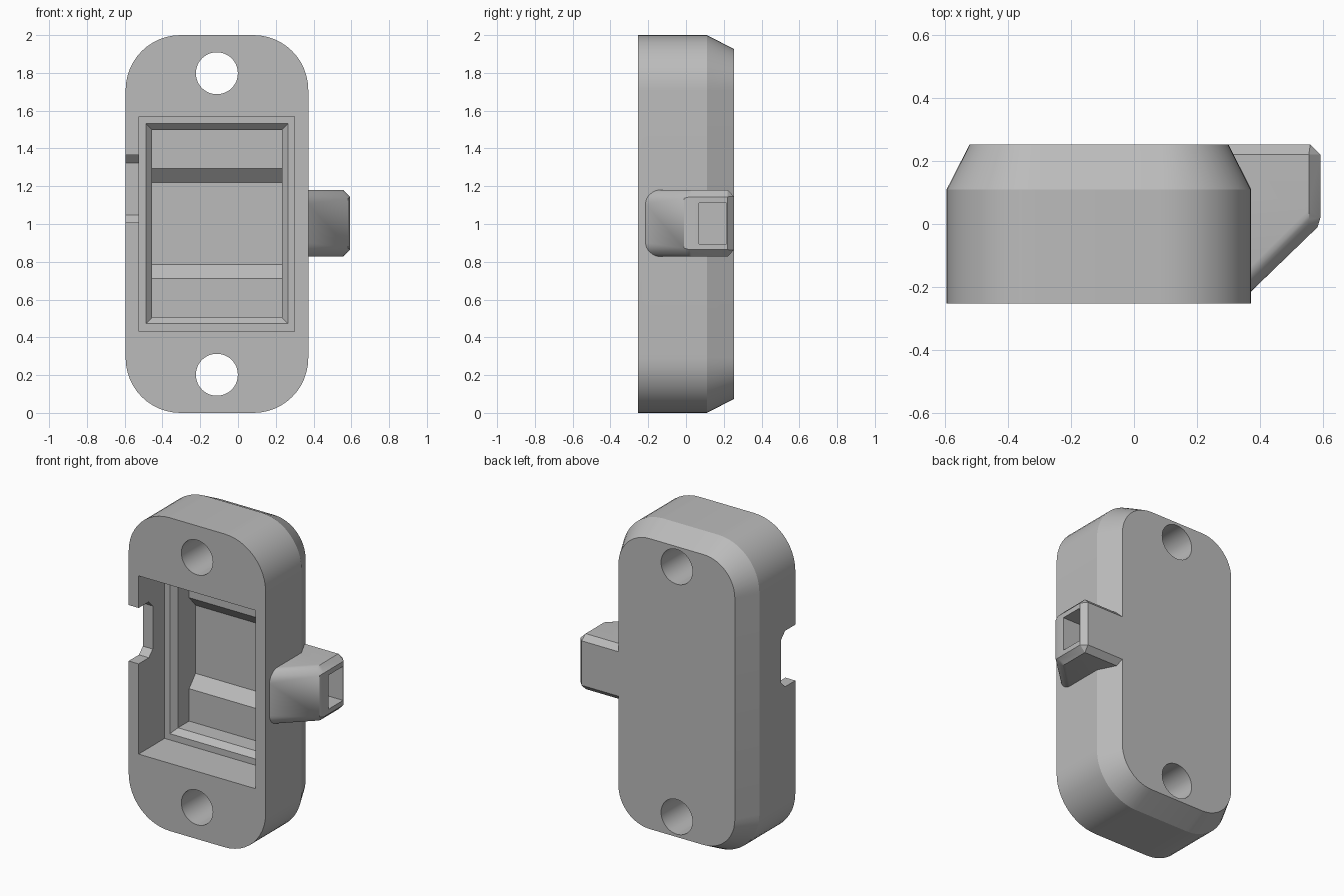
import bpy, bmesh
from math import sin, cos, pi, radians

if "Cube" in bpy.data.objects:
    bpy.data.objects.remove(bpy.data.objects["Cube"], do_unlink=True)

FRONT, BACK = -0.253, 0.253
MID_X = -0.112

grey = bpy.data.materials.new("light_grey")
grey.use_nodes = True
grey.diffuse_color = (0.5, 0.5, 0.5, 1)
grey.node_tree.nodes["Principled BSDF"].inputs["Base Color"].default_value = (0.5, 0.5, 0.5, 1)


def finish(name, bm):
    bmesh.ops.recalc_face_normals(bm, faces=bm.faces)
    mesh = bpy.data.meshes.new(name)
    bm.to_mesh(mesh)
    bm.free()
    mesh.materials.append(grey)
    obj = bpy.data.objects.new(name, mesh)
    bpy.context.collection.objects.link(obj)
    return obj


def loft(name, sections):
    """Solid skinned through rings that have equal point counts."""
    bm = bmesh.new()
    rings = [[bm.verts.new(p) for p in s] for s in sections]
    for a, b in zip(rings, rings[1:]):
        for i in range(len(a)):
            j = (i + 1) % len(a)
            bm.faces.new((a[i], a[j], b[j], b[i]))
    bm.faces.new(rings[0])
    bm.faces.new(rings[-1])
    return finish(name, bm)


def rounded_rect(y, x0, x1, z0, z1, r, steps=12):
    pts = []
    corners = ((x1 - r, z1 - r), (x0 + r, z1 - r), (x0 + r, z0 + r), (x1 - r, z0 + r))
    for q, (cx, cz) in enumerate(corners):
        for i in range(steps + 1):
            a = (q + i / steps) * pi / 2
            pts.append((cx + r * cos(a), y, cz + r * sin(a)))
    return pts


def rect(y, x0, x1, z0, z1):
    return [(x0, y, z0), (x1, y, z0), (x1, y, z1), (x0, y, z1)]


def prism_x(name, x0, x1, profile):
    return loft(name, [[(x, y, z) for y, z in profile] for x in (x0, x1)])


def combine(target, other, operation):
    mod = target.modifiers.new(operation.lower(), "BOOLEAN")
    mod.operation = operation
    mod.solver = "EXACT"
    mod.object = other
    bpy.context.view_layer.objects.active = target
    bpy.ops.object.modifier_apply(modifier=mod.name)
    bpy.data.objects.remove(other, do_unlink=True)


# Housing: rounded block with a tapered rear edge
housing = loft("housing", [
    rounded_rect(FRONT, -0.595, 0.372, 0, 2, 0.29),
    rounded_rect(0.11, -0.595, 0.372, 0, 2, 0.29),
    rounded_rect(BACK, -0.522, 0.300, 0.073, 1.927, 0.22)])

# Side tab: sloped, rounded front and chamfered outer end
bm = bmesh.new()
z_mid, half, r = 1.004, 0.177, 0.08
for side in (-1, 1):
    for x, y_front in ((0.34, -0.245), (0.555, -0.035)):
        for i in range(9):
            a = i / 8 * pi / 2
            bm.verts.new((x, y_front + r * (1 - cos(a)), z_mid + side * (half - r + r * sin(a))))
    for x, y, h in ((0.28, BACK, half - 0.035), (0.28, 0.22, half), (0.56, BACK, half - 0.035),
                    (0.555, 0.22, half), (0.592, 0.22, half - 0.037),
                    (0.592, 0.02, half - 0.037), (0.583, -0.01, half - 0.045)):
        bm.verts.new((x, y, z_mid + side * h))
hull = bmesh.ops.convex_hull(bm, input=bm.verts)
loose = {g for g in hull["geom_interior"] + hull["geom_unused"] if isinstance(g, bmesh.types.BMVert)}
bmesh.ops.delete(bm, geom=list(loose), context="VERTS")
bmesh.ops.dissolve_limit(bm, angle_limit=radians(1), verts=bm.verts, edges=bm.edges)
combine(housing, finish("side_tab", bm), "UNION")

# Front pocket with a ledge, sloped lip and inner recess
outer, lip, inner = ((-0.525, 0.300, 0.432, 1.57), (-0.488, 0.265, 0.472, 1.532),
                     (-0.455, 0.232, 0.505, 1.498))
combine(housing, loft("pocket_cutter", [
    rect(-0.35, *outer), rect(0.01, *outer), rect(0.01, *lip),
    rect(0.045, *inner), rect(0.157, *inner)]), "DIFFERENCE")

# Deeper channel across the pocket floor
combine(housing, prism_x("channel_cutter", -0.455, 0.232, [
    (0.1, 0.712), (0.157, 0.712), (0.222, 0.785), (0.222, 1.22), (0.157, 1.293), (0.1, 1.293)]),
    "DIFFERENCE")

# Square passage through the tab into the channel
combine(housing, prism_x("passage_cutter", 0.1, 0.7, [
    (0.07, 0.895), (0.215, 0.895), (0.215, 1.112), (0.07, 1.112)]), "DIFFERENCE")

# Notch in the opposite side wall
combine(housing, prism_x("notch_cutter", -0.7, -0.5, [
    (-0.35, 1.008), (-0.15, 1.008), (-0.11, 1.048), (-0.11, 1.323), (-0.15, 1.365), (-0.35, 1.365)]),
    "DIFFERENCE")

# Screw holes
for z in (0.202, 1.798):
    hole = [rounded_rect(y, MID_X - 0.111, MID_X + 0.111, z - 0.111, z + 0.111, 0.1105)
            for y in (-0.4, 0.4)]
    combine(housing, loft("hole_cutter", hole), "DIFFERENCE")

bpy.ops.object.select_all(action="DESELECT")
housing.select_set(True)
bpy.context.view_layer.objects.active = housing
bpy.ops.object.shade_smooth_by_angle(angle=radians(20))
